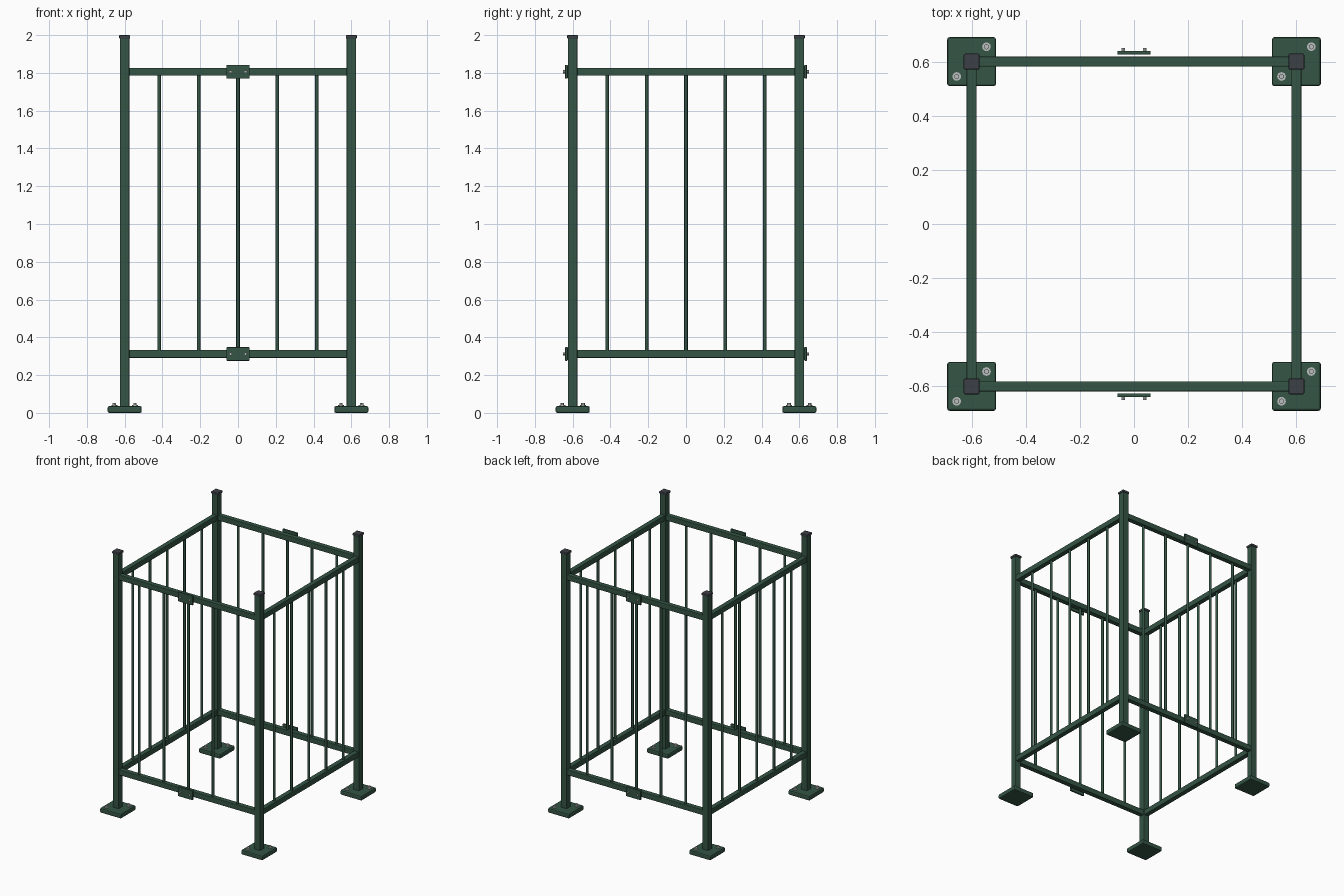
import bpy, math

if "Cube" in bpy.data.objects:
    bpy.data.objects.remove(bpy.data.objects["Cube"])


def material(name, color):
    m = bpy.data.materials.new(name)
    m.diffuse_color = (*color, 1)
    m.use_nodes = True
    m.node_tree.nodes["Principled BSDF"].inputs["Base Color"].default_value = m.diffuse_color
    return m


GREEN = material("green_paint", (0.035, 0.09, 0.06))
DARK = material("dark_plastic", (0.045, 0.05, 0.06))
STEEL = material("bolt_steel", (0.5, 0.52, 0.52))


def box(name, loc, size, mat=GREEN, bevel=0.004, segs=2):
    bpy.ops.mesh.primitive_cube_add(size=1, location=loc)
    o = bpy.context.object
    o.name = name
    o.scale = size
    bpy.ops.object.transform_apply(location=False, rotation=False, scale=True)
    b = o.modifiers.new("Bevel", 'BEVEL')
    b.width, b.segments = bevel, segs
    o.data.materials.append(mat)
    return o


def rod(name, loc, r, h, mat=GREEN, rot=(0, 0, 0), sides=16):
    bpy.ops.mesh.primitive_cylinder_add(vertices=sides, radius=r, depth=h, location=loc, rotation=rot)
    o = bpy.context.object
    o.name = name
    o.data.materials.append(mat)
    if sides > 6:
        bpy.ops.object.shade_smooth_by_angle(angle=math.radians(40))
    return o


R = 0.6             # post centre distance
LOW, HIGH = 0.312, 1.806   # rail heights

# Corner posts with foot plates, anchor bolts and caps
for sx in (-1, 1):
    for sy in (-1, 1):
        x, y = sx * R, sy * R
        box("corner_post", (x, y, 1.005), (0.05, 0.05, 1.96))
        box("foot_plate", (x, y, 0.018), (0.18, 0.18, 0.036), bevel=0.008)
        box("post_cap", (x, y, 1.991), (0.058, 0.058, 0.018), DARK, bevel=0.004)
        for d in (-0.055, 0.055):
            rod("anchor_washer", (x + d, y + d, 0.038), 0.016, 0.006, STEEL)
            rod("anchor_bolt", (x + d, y + d, 0.044), 0.010, 0.016, STEEL, sides=6)

# Rails and upright bars on all four sides
for s in (-1, 1):
    for z in (LOW, HIGH):
        box("cross_rail", (0, s * R, z), (1.16, 0.038, 0.042))
        box("side_rail", (s * R, 0, z), (0.038, 1.16, 0.042))
    for i in range(-2, 3):
        t = i * 0.2085
        rod("cross_bar", (t, s * R, (LOW + HIGH) / 2), 0.0095, HIGH - LOW - 0.03)
        rod("side_bar", (s * R, t, (LOW + HIGH) / 2), 0.0095, HIGH - LOW - 0.03)

# Joining plates with bolts at the middle of front and back rails
for s in (-1, 1):
    for z in (LOW, HIGH):
        box("joint_plate", (0, s * 0.633, z), (0.122, 0.014, 0.072), bevel=0.003)
        for x in (-0.04, 0.04):
            rod("joint_bolt", (x, s * 0.643, z), 0.008, 0.014, STEEL, (math.pi / 2, 0, 0), 6)
